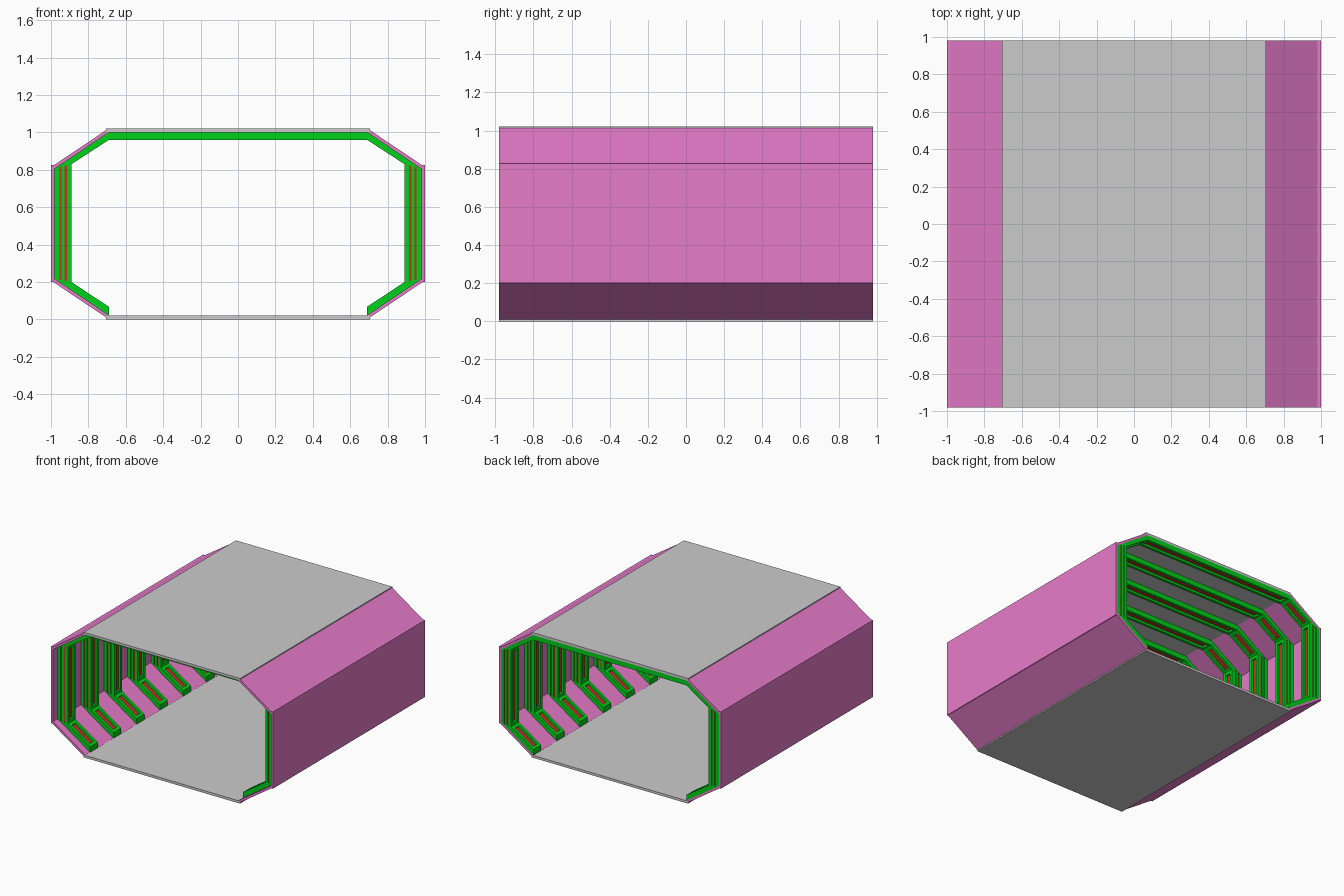
import bpy, bmesh

if "Cube" in bpy.data.objects:
    bpy.data.objects.remove(bpy.data.objects["Cube"])

def material(name, rgb):
    m = bpy.data.materials.new(name)
    m.diffuse_color = (*rgb, 1)
    m.use_nodes = True
    m.node_tree.nodes["Principled BSDF"].inputs["Base Color"].default_value = m.diffuse_color
    return m

PINK = material("pink", (0.8, 0.2, 0.6))
GREEN = material("green", (0.0, 0.65, 0.01))
RED = material("red", (0.6, 0.03, 0.02))

RIBS, PITCH, RIB_Y, RIB_W = 7, 0.30, -0.92, 0.10

def prism(name, profile, y0, y1, mats=(), mirror=False, slot_edge=None, ribs=False):
    """Extrude an XZ profile along y; optionally cut a red-floored slot in one side."""
    bm = bmesh.new()
    a = [bm.verts.new((x, y0, z)) for x, z in profile]
    b = [bm.verts.new((x, y1, z)) for x, z in profile]
    n = len(profile)
    bm.faces.new(a)
    bm.faces.new(b[::-1])
    sides = [bm.faces.new((a[i], b[i], b[(i + 1) % n], a[(i + 1) % n])) for i in range(n)]
    bmesh.ops.recalc_face_normals(bm, faces=bm.faces)
    if slot_edge is not None:
        f = sides[slot_edge]
        bmesh.ops.inset_individual(bm, faces=[f], thickness=0.033)
        floor = bmesh.ops.extrude_discrete_faces(bm, faces=[f])["faces"][0]
        bmesh.ops.translate(bm, verts=floor.verts, vec=-floor.normal * 0.018)
        floor.material_index = 1
    me = bpy.data.meshes.new(name)
    bm.to_mesh(me)
    bm.free()
    for m in mats:
        me.materials.append(m)
    ob = bpy.data.objects.new(name, me)
    bpy.context.collection.objects.link(ob)
    if mirror:
        ob.modifiers.new("mirror", 'MIRROR').use_mirror_merge = False
    if ribs:
        arr = ob.modifiers.new("array", 'ARRAY')
        arr.use_relative_offset = False
        arr.use_constant_offset = True
        arr.constant_offset_displace = (0, PITCH, 0)
        arr.count = RIBS
    return ob

def rect(x0, x1, z0, z1):
    return [(x0, z0), (x1, z0), (x1, z1), (x0, z1)]

# Hull panels
Y = 0.98
prism("floor_panel", rect(-0.705, 0.705, 0, 0.02), -Y, Y)
prism("ceiling_panel", rect(-0.705, 0.705, 1.0, 1.02), -Y, Y)
prism("side_wall", rect(0.982, 1.0, 0.2, 0.826), -Y, Y, [PINK], True)
lower = [(0.702, 0.008), (0.988, 0.2), (0.982, 0.218), (0.69, 0.022)]
prism("lower_slope_panel", lower, -Y, Y, [PINK], True)
prism("upper_slope_panel", [(x, 1.022 - z) for x, z in lower], -Y, Y, [PINK], True)

# Ribs: ceiling and slopes with slots in their inner faces
R0, R1 = RIB_Y, RIB_Y + RIB_W
GR = [GREEN, RED]
prism("ceiling_rib", rect(-0.69, 0.69, 0.96, 1.0), R0, R1, GR, False, 0, True)
prism("lower_slope_rib", [(0.69, 0.022), (0.98, 0.216), (0.89, 0.2), (0.69, 0.067)],
      R0, R1, GR, True, 2, True)
prism("upper_slope_rib", [(0.69, 1.0), (0.98, 0.808), (0.89, 0.83), (0.69, 0.96)],
      R0, R1, GR, True, 2, True)

# Wall ribs: slotted inner post with green and red layers behind it
prism("wall_rib_post", rect(0.89, 0.915, 0.2, 0.83), R0, R1, GR, True, 3, True)
for i, (x0, x1) in enumerate([(0.927, 0.943), (0.955, 0.982)]):
    prism(f"wall_rib_layer_{i + 1}", rect(x0, x1, 0.205, 0.825), R0, R1, [GREEN], True, None, True)
for i, (x0, x1) in enumerate([(0.915, 0.927), (0.943, 0.955)]):
    prism(f"wall_rib_strip_{i + 1}", rect(x0, x1, 0.205, 0.825), R0 + 0.006, R1 - 0.006,
          [RED], True, None, True)
